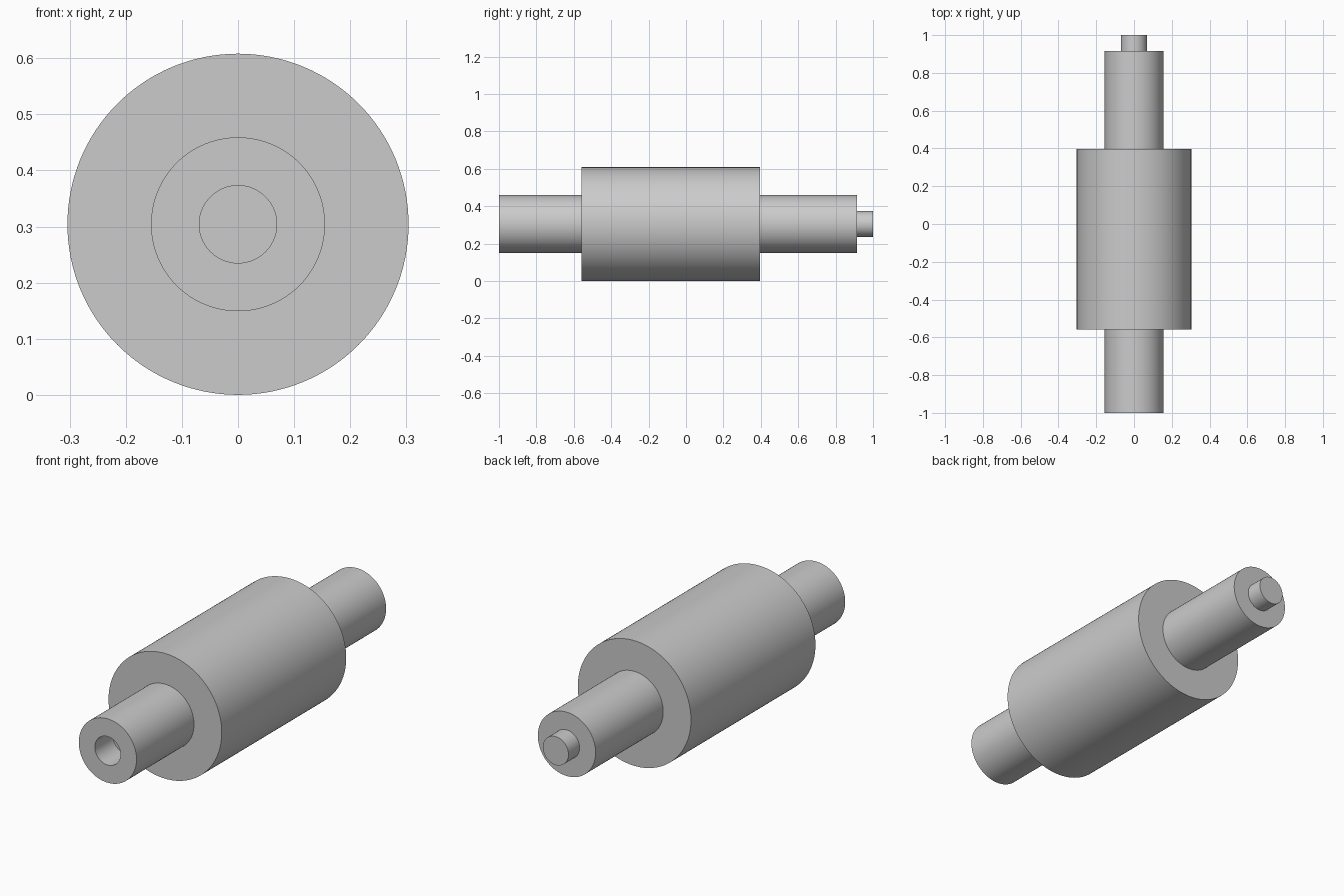
import bpy, bmesh, math
from mathutils import Matrix

if "Cube" in bpy.data.objects:
    bpy.data.objects.remove(bpy.data.objects["Cube"])

R_BODY, R_SHAFT, R_PIN = 0.304, 0.155, 0.069
SEGMENTS = 128

grey = bpy.data.materials.new("plain grey")
grey.diffuse_color = (0.6, 0.6, 0.6, 1)
grey.use_nodes = True
grey.node_tree.nodes["Principled BSDF"].inputs["Base Color"].default_value = grey.diffuse_color

# Turned profile (radius, y): socket floor, socket wall, front shaft, body, rear shaft, pin
profile = [(0, -0.86), (R_PIN, -0.86), (R_PIN, -1.0),
           (R_SHAFT, -1.0), (R_SHAFT, -0.559),
           (R_BODY, -0.559), (R_BODY, 0.396),
           (R_SHAFT, 0.396), (R_SHAFT, 0.915),
           (R_PIN, 0.915), (R_PIN, 1.0), (0, 1.0)]

# Spin the profile around the long axis
bm = bmesh.new()
verts = [bm.verts.new((r, y, 0)) for r, y in profile]
edges = [bm.edges.new(pair) for pair in zip(verts, verts[1:])]
bmesh.ops.spin(bm, geom=verts + edges, cent=(0, 0, 0), axis=(0, 1, 0),
               angle=math.tau, steps=SEGMENTS, use_duplicate=False)
bmesh.ops.remove_doubles(bm, verts=bm.verts, dist=1e-5)
bmesh.ops.recalc_face_normals(bm, faces=bm.faces)
bmesh.ops.transform(bm, matrix=Matrix.Translation((0, 0, R_BODY)), verts=bm.verts)

mesh = bpy.data.meshes.new("stepped_roller")
bm.to_mesh(mesh)
bm.free()
mesh.materials.append(grey)
roller = bpy.data.objects.new("stepped_roller", mesh)
bpy.context.collection.objects.link(roller)

# Smooth walls, crisp shoulders
bpy.context.view_layer.objects.active = roller
roller.select_set(True)
bpy.ops.object.shade_smooth_by_angle(angle=math.radians(30))
